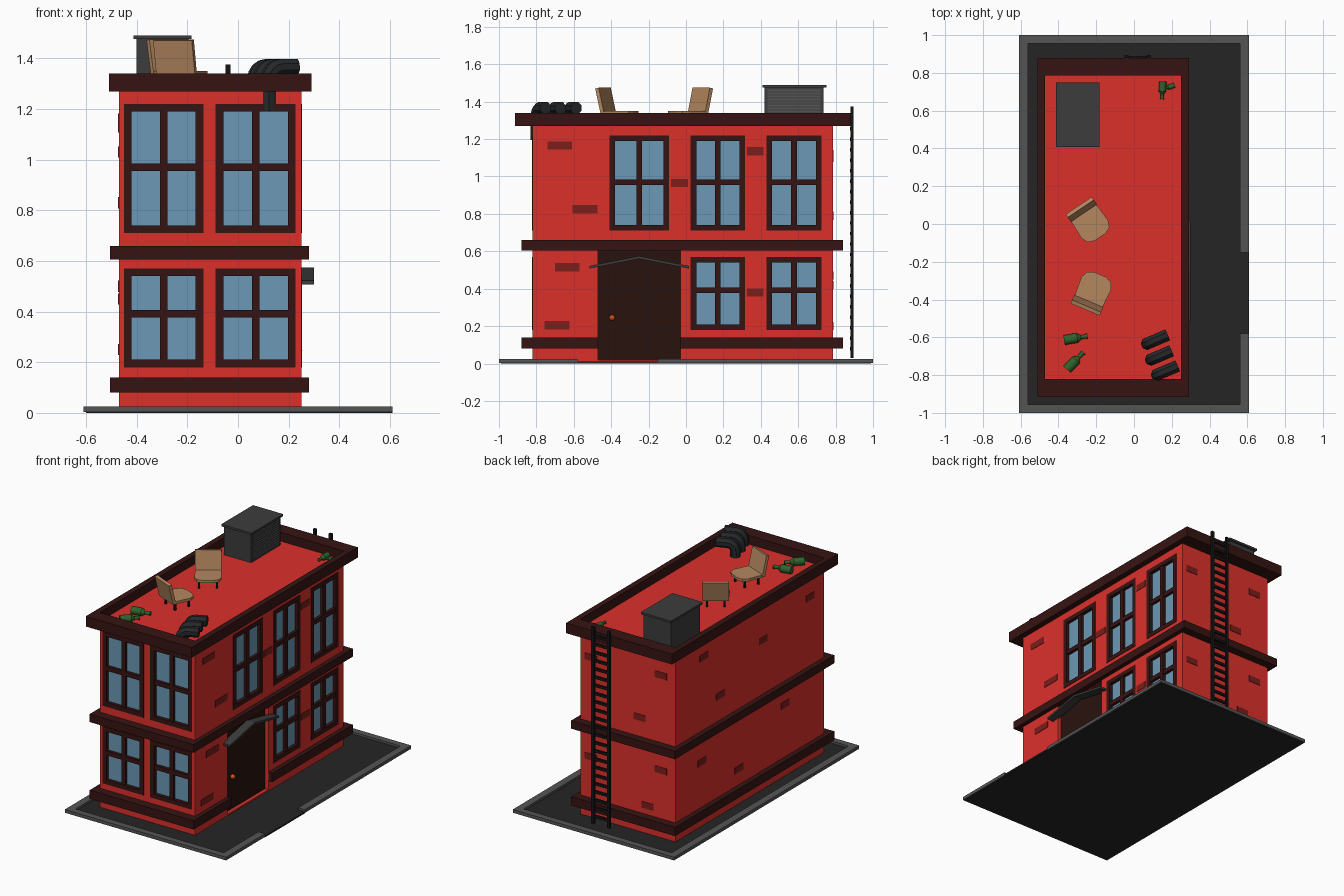
import bpy, bmesh
from math import radians, cos, sin
from mathutils import Matrix, Vector

default = bpy.data.objects.get("Cube")
if default:
    bpy.data.objects.remove(default, do_unlink=True)


def material(name, red, green, blue):
    mat = bpy.data.materials.new(name)
    mat.use_nodes = True
    mat.diffuse_color = (red, green, blue, 1)
    shader = mat.node_tree.nodes["Principled BSDF"]
    shader.inputs["Base Color"].default_value = (red, green, blue, 1)
    shader.inputs["Roughness"].default_value = 0.8
    return mat


RED = material("red_wall", 0.72, 0.03, 0.024)
BRICK = material("dark_brick", 0.2, 0.013, 0.011)
TRIM = material("brown_trim", 0.036, 0.007, 0.006)
DOOR = material("dark_door", 0.021, 0.006, 0.004)
GLASS = material("window_glass", 0.147, 0.314, 0.462)
FLOOR = material("asphalt", 0.018, 0.018, 0.018)
CURB = material("curb_grey", 0.09, 0.09, 0.09)
METAL = material("dark_metal", 0.045, 0.045, 0.045)
BLACK = material("black_iron", 0.007, 0.007, 0.007)
PIPE = material("pipe_black", 0.018, 0.02, 0.022)
TAN = material("tan_seat", 0.456, 0.242, 0.114)
GREEN = material("green_bottle", 0.026, 0.127, 0.026)
ORANGE = material("orange_knob", 0.7, 0.08, 0.007)


def finish(name, bm, mat, smooth=False):
    bmesh.ops.recalc_face_normals(bm, faces=bm.faces)
    mesh = bpy.data.meshes.new(name)
    bm.to_mesh(mesh)
    bm.free()
    obj = bpy.data.objects.new(name, mesh)
    bpy.context.collection.objects.link(obj)
    mesh.materials.append(mat)
    if smooth:
        smooth_shade(obj)
    return obj


def activate(obj):
    bpy.ops.object.select_all(action='DESELECT')
    obj.select_set(True)
    bpy.context.view_layer.objects.active = obj


def smooth_shade(obj):
    activate(obj)
    bpy.ops.object.shade_smooth_by_angle(angle=radians(40))


def boxes(name, mat, spans):
    """One object made of boxes, each given as x, y and z spans."""
    bm = bmesh.new()
    for span in spans:
        size = Matrix.Diagonal([b - a for a, b in span] + [1])
        middle = Matrix.Translation([(a + b) / 2 for a, b in span])
        bmesh.ops.create_cube(bm, size=1, matrix=middle @ size)
    return finish(name, bm, mat)


def prism(name, mat, outline, depth, place):
    """Extrude a flat outline; place maps (u, v, d) to a point."""
    bm = bmesh.new()
    near, far = [[bm.verts.new(place(u, v, d)) for u, v in outline] for d in depth]
    bm.faces.new(near)
    bm.faces.new(far)
    for i in range(len(outline)):
        bm.faces.new((near[i - 1], near[i], far[i], far[i - 1]))
    return finish(name, bm, mat)


def ring(xs, ys, zs, wx, wy):
    """Four box spans forming a rectangular frame."""
    (x0, x1), (y0, y1) = xs, ys
    return [(xs, (y0, y0 + wy), zs), (xs, (y1 - wy, y1), zs),
            ((x0, x0 + wx), (y0 + wy, y1 - wy), zs),
            ((x1 - wx, x1), (y0 + wy, y1 - wy), zs)]


WEST, EAST, SOUTH, NORTH = -0.47, 0.25, -0.82, 0.785
ROOF = 1.28


# Wall frames: u runs along the wall, v is up, d goes into the wall
def on_front(u, v, d):
    return (u, (SOUTH + d[0], SOUTH + d[1]), v)


def on_left(u, v, d):
    return ((EAST - d[1], EAST - d[0]), u, v)


def on_right(u, v, d):
    return ((WEST + d[0], WEST + d[1]), u, v)


def on_back(u, v, d):
    return (u, (NORTH - d[1], NORTH - d[0]), v)


# Ground slab and curb with a driveway gap
boxes("ground", FLOOR, [((-0.6, 0.6), (-0.99, 0.99), (0, 0.01)),
                        ((0.55, 0.61), (-0.58, -0.15), (0, 0.011))])
curb = ring((-0.61, 0.61), (-1, 1), (0.003, 0.025), 0.05, 0.045)[:3]
curb += [((0.56, 0.61), span, (0.003, 0.025)) for span in ((-0.955, -0.58), (-0.15, 0.955))]
boxes("curb", CURB, curb)

# Windows: wall, name, u span, v span, centre of the cross bar
UPPER, LOWER = ((0.71, 1.22), 0.97), ((0.18, 0.57), 0.392)
windows = []
for u in ((-0.45, -0.137), (-0.088, 0.227)):
    windows += [(on_front, "front", u, *UPPER), (on_front, "front", u, *LOWER)]
for u in ((0.025, 0.315), (0.43, 0.725)):
    windows += [(on_left, "left", u, *UPPER), (on_left, "left", u, *LOWER)]
windows.append((on_left, "left", (-0.41, -0.09), *UPPER))

DOORWAY = (-0.47, -0.03)
recess = 0.03
holes = [on_left(DOORWAY, (0.02, 0.61), (-0.1, recess))]
for place, side, u, v, bar in windows:
    (u0, u1), (v0, v1) = u, v
    w, skin = 0.03, (-0.003, recess)
    mid = (u0 + u1) / 2
    holes.append(place((u0 + 0.01, u1 - 0.01), (v0 + 0.01, v1 - 0.01), (-0.1, recess)))
    boxes(side + "_window_frame", TRIM, [
        place((u0, u0 + w), v, skin), place((u1 - w, u1), v, skin),
        place((u0 + w, u1 - w), (v0, v0 + w), skin),
        place((u0 + w, u1 - w), (v1 - w, v1), skin),
        place((mid - w / 2, mid + w / 2), (v0 + w, v1 - w), (0, recess)),
        place((u0 + w, u1 - w), (bar - w / 2, bar + w / 2), (0.001, recess))])
    boxes(side + "_window_glass", GLASS,
          [place((u0 + 0.015, u1 - 0.015), (v0 + 0.015, v1 - 0.015), (0.02, recess))])

# Walls with recessed openings
walls = boxes("walls", RED, [((WEST, EAST), (SOUTH, NORTH), (0.005, ROOF))])
cutter = boxes("opening_cutter", RED, holes)
cutter.hide_render = True
cut = walls.modifiers.new("openings", 'BOOLEAN')
cut.object = cutter
cut.solver = 'EXACT'
activate(walls)
bpy.ops.object.modifier_apply(modifier=cut.name)
bpy.data.objects.remove(cutter, do_unlink=True)

# Trim bands and parapet
boxes("parapet", TRIM, ring((-0.51, 0.29), (-0.915, 0.88), (1.27, 1.34), 0.04, 0.095))
band_x, band_y = (-0.505, 0.28), (-0.88, 0.84)
boxes("middle_band", TRIM, ring(band_x, band_y, (0.605, 0.66), 0.04, 0.07))
base = ring(band_x, band_y, (0.08, 0.14), 0.035, 0.06)[:3]
base += [((EAST, band_x[1]), span, (0.08, 0.14))
         for span in ((SOUTH, DOORWAY[0]), (DOORWAY[1], NORTH))]
boxes("base_band", TRIM, base)

# Door, knob and awning
boxes("door", DOOR, [on_left(DOORWAY, (0.02, 0.608), (0.025, recess + 0.005))])
bm = bmesh.new()
bmesh.ops.create_uvsphere(bm, u_segments=12, v_segments=8, radius=0.016,
                          matrix=Matrix.Translation((EAST - 0.012, -0.395, 0.245)))
finish("door_knob", bm, ORANGE, True)
chevron = [(-0.515, 0.508), (-0.25, 0.56), (0.015, 0.508),
           (0.015, 0.522), (-0.25, 0.575), (-0.515, 0.522)]
prism("door_awning", METAL, chevron, (EAST - 0.01, 0.3), lambda u, v, d: (d, u, v))

# Scattered dark bricks on three walls
bricks = {
    on_left: [(-0.675, 1.165), (-0.54, 0.825), (-0.635, 0.515), (-0.69, 0.205),
              (-0.035, 0.965), (0.37, 1.135), (0.37, 0.38)],
    on_right: [(-0.67, 1.13), (-0.16, 1.03), (0.48, 1.16), (0.3, 0.83),
               (-0.4, 0.5), (0.5, 0.45), (0.1, 0.25)],
    on_back: [(-0.36, 1.12), (-0.2, 0.79), (-0.36, 0.47), (-0.26, 0.2),
              (0.17, 1.1), (0.17, 0.42)]}
spans = []
for place, centres in bricks.items():
    for u, v in centres:
        half = 0.066 if place is on_left and u < -0.5 else 0.045
        spans.append(place((u - half, u + half), (v - 0.022, v + 0.022), (-0.003, 0.01)))
boxes("dark_bricks", BRICK, spans)

# Ladder on the back wall
spans = [((x - 0.01, x + 0.01), (0.88, 0.896), (0.03, 1.375)) for x in (-0.04, 0.08)]
spans += [((-0.04, 0.08), (0.876, 0.89), (z, z + 0.018))
          for z in (0.07 + 0.056 * i for i in range(23))]
boxes("ladder", BLACK, spans)

# Rooftop ventilation unit with louvres
boxes("vent_unit", METAL, [((-0.4, -0.195), (0.42, 0.735), (ROOF, 1.476)),
                           ((-0.412, -0.183), (0.408, 0.75), (1.476, 1.49))])
boxes("vent_louvres", CURB, [((-0.2, -0.187), (0.435, 0.72), (z, z + 0.009))
                             for z in (1.295 + 0.016 * i for i in range(11))])


# Chairs, built facing +x and then turned
def chair(x, y, heading):
    turn = Matrix.Translation((x, y, ROOF)) @ Matrix.Rotation(radians(heading), 4, 'Z')
    right = [(-0.075, 0.08), (0.04, 0.085), (0.075, 0.07), (0.09, 0.035)]
    seat = right + [(u, -v) for u, v in reversed(right)]
    parts = [prism("chair_seat", TAN, seat, (0.052, 0.07), lambda u, v, d: (u, v, d))]
    side = [(-0.06, 0.055), (-0.092, 0.195), (-0.112, 0.19), (-0.08, 0.052)]
    parts.append(prism("chair_back", TAN, side, (-0.083, 0.083), lambda u, v, d: (u, d, v)))
    parts.append(boxes("chair_legs", BLACK, [
        ((u - 0.006, u + 0.006), (v - 0.006, v + 0.006), (0, 0.055))
        for u in (-0.05, 0.05) for v in (-0.055, 0.055)]))
    for part in parts:
        part.data.transform(turn)


chair(-0.23, 0.005, -56)
chair(-0.215, -0.35, 67)

# Bent vent pipes
for x, y in ((0.07, -0.633), (0.091, -0.717), (0.123, -0.797)):
    curve = bpy.data.curves.new("vent_pipe", 'CURVE')
    curve.dimensions = '3D'
    curve.bevel_depth = 0.034
    curve.bevel_resolution = 2
    curve.use_fill_caps = True
    path = [(0, 1.195), (0, 1.318)]
    bend = 0.048
    path += [(bend * (1 - cos(a)), 1.318 + bend * sin(a))
             for a in (radians(22.5 * i) for i in range(1, 5))] + [(0.118, 1.366)]
    spline = curve.splines.new('POLY')
    spline.points.add(len(path) - 1)
    heading = radians(23)
    for point, (run, z) in zip(spline.points, path):
        point.co = (x + run * cos(heading), y + run * sin(heading), z, 1)
    pipe = bpy.data.objects.new("vent_pipe", curve)
    bpy.context.collection.objects.link(pipe)
    curve.materials.append(PIPE)
    activate(pipe)
    bpy.ops.object.convert(target='MESH')
    smooth_shade(bpy.context.object)

# Bottles lying on the roof
sections = [(0, 0.07, 0.026, 0.026), (0.07, 0.09, 0.026, 0.011),
            (0.09, 0.118, 0.011, 0.011), (0.118, 0.126, 0.014, 0.014)]
for x, y, heading, size in ((-0.37, -0.615, 10, 1), (-0.355, -0.77, 46, 1),
                            (0.152, 0.755, -92, 0.75), (0.215, 0.735, 200, 0.5)):
    bm = bmesh.new()
    spot = Matrix.Translation((x, y, ROOF + 0.026 * size))
    aim = Vector((cos(radians(heading)), sin(radians(heading)), 0)).to_track_quat('Z', 'Y')
    turn = spot @ aim.to_matrix().to_4x4() @ Matrix.Scale(size, 4)
    for start, end, r1, r2 in sections:
        bmesh.ops.create_cone(bm, cap_ends=True, segments=12, radius1=r1, radius2=r2,
                              depth=end - start,
                              matrix=turn @ Matrix.Translation((0, 0, (start + end) / 2)))
    finish("bottle", bm, GREEN, True)
